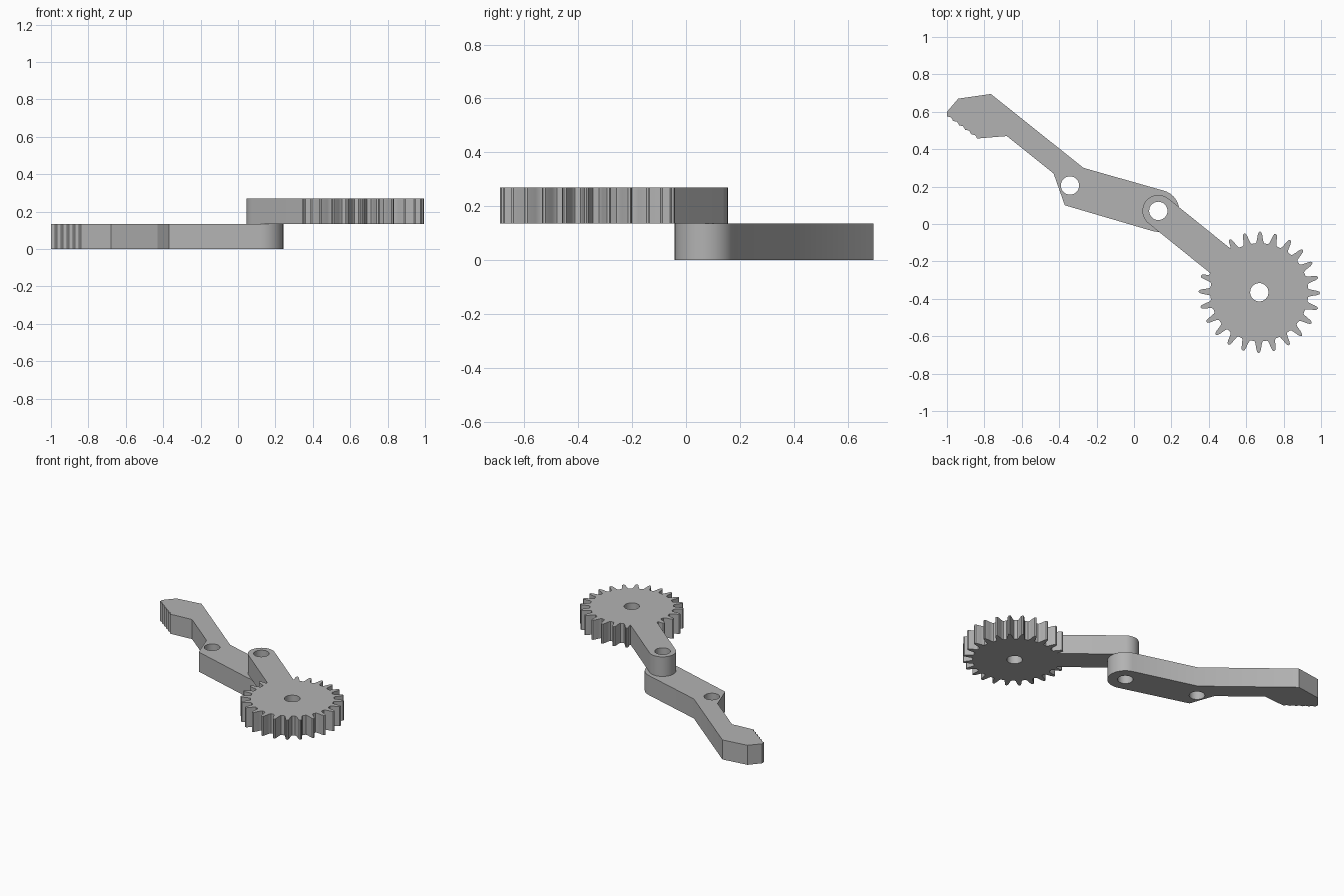
import bpy, bmesh
from math import radians, degrees, sin, cos, asin, atan2, pi
from mathutils import Vector

if "Cube" in bpy.data.objects:
    bpy.data.objects.remove(bpy.data.objects["Cube"], do_unlink=True)

THICK = 0.135
HOLE = 0.049
GEAR = Vector((0.67, -0.365))
JOINT = Vector((0.13, 0.07))
PIVOT = Vector((-0.342, 0.206))

grey = bpy.data.materials.new("plain grey")
grey.use_nodes = True
colour = (0.45, 0.45, 0.45, 1)
grey.diffuse_color = colour
grey.node_tree.nodes["Principled BSDF"].inputs["Base Color"].default_value = colour


def polar(centre, radius, angle):
    return centre + radius * Vector((cos(angle), sin(angle)))


def arc(centre, radius, start, end, steps=24):
    return [polar(centre, radius, start + (end - start) * i / steps) for i in range(steps + 1)]


def plate(name, outline, holes, base):
    """Extrude an outline with round holes into a flat plate standing on base."""
    curve = bpy.data.curves.new(name + "_profile", "CURVE")
    curve.dimensions = "2D"
    curve.fill_mode = "BOTH"
    curve.extrude = THICK / 2
    for loop in [outline] + [arc(c, HOLE, 0, 2 * pi, 32)[:-1] for c in holes]:
        spline = curve.splines.new("POLY")
        spline.points.add(len(loop) - 1)
        for point, co in zip(spline.points, loop):
            point.co = (co[0], co[1], 0, 1)
        spline.use_cyclic_u = True
    helper = bpy.data.objects.new(name + "_profile", curve)
    bpy.context.collection.objects.link(helper)
    graph = bpy.context.evaluated_depsgraph_get()
    mesh = bpy.data.meshes.new_from_object(helper.evaluated_get(graph))
    bpy.data.objects.remove(helper, do_unlink=True)
    bm = bmesh.new()
    bm.from_mesh(mesh)
    bmesh.ops.remove_doubles(bm, verts=bm.verts, dist=0.0002)
    bmesh.ops.recalc_face_normals(bm, faces=bm.faces)
    bmesh.ops.translate(bm, verts=bm.verts, vec=(0, 0, base + THICK / 2))
    bm.to_mesh(mesh)
    bm.free()
    mesh.materials.clear()
    mesh.materials.append(grey)
    mesh.shade_smooth()
    mesh.set_sharp_from_angle(angle=radians(25))
    obj = bpy.data.objects.new(name, mesh)
    bpy.context.collection.objects.link(obj)
    return obj


# Gripping finger: serrated tip, bent shank and rounded joint end
def serration(start, end, count):
    step = (Vector(end) - Vector(start)) / count
    points = []
    for i in range(count):
        p = Vector(start) + step * i
        points += [p, p + Vector((step.x * 0.65, step.y * 0.2)),
                   p + Vector((step.x * 0.9, step.y * 0.6))]
    return points + [Vector(end)]


tilt = radians(-15.7)
finger = [(-0.68, 0.47), (-0.43, 0.27), (-0.37, 0.10)]
finger += arc(JOINT, 0.112, tilt - pi / 2, tilt + pi / 2)
finger += [(-0.27, 0.30), (-0.765, 0.695), (-0.94, 0.67), (-1.0, 0.60)]
finger += serration((-1.0, 0.575), (-0.84, 0.457), 5)
plate("gripper_finger", finger, [PIVOT, JOINT], 0)

# Gear with crank arm: the teeth are left out where the arm leaves the wheel
TEETH = 24
ARM = 0.085
flank = [(-5.2, 0.262), (-4.1, 0.268), (-3.1, 0.285), (-2.3, 0.305), (-1.4, 0.32)]
tooth = flank + [(0, 0.325)] + [(-a, r) for a, r in reversed(flank)]
to_joint = JOINT - GEAR
heading = atan2(to_joint.y, to_joint.x)
spread = asin(ARM / 0.28)

gear = [polar(GEAR, 0.28, heading + spread)]
first, last = 11, TEETH + 8
for i in range(first, last + 1):
    shape = tooth[2:] if i == first else tooth[:-2] if i == last else tooth
    gear += [polar(GEAR, r, radians(a + i * 360 / TEETH - 0.7)) for a, r in shape]
gear.append(polar(GEAR, 0.28, heading - spread))
gear += arc(JOINT, ARM, heading - pi / 2, heading + pi / 2)
plate("gear_crank", gear, [GEAR, JOINT], THICK)
